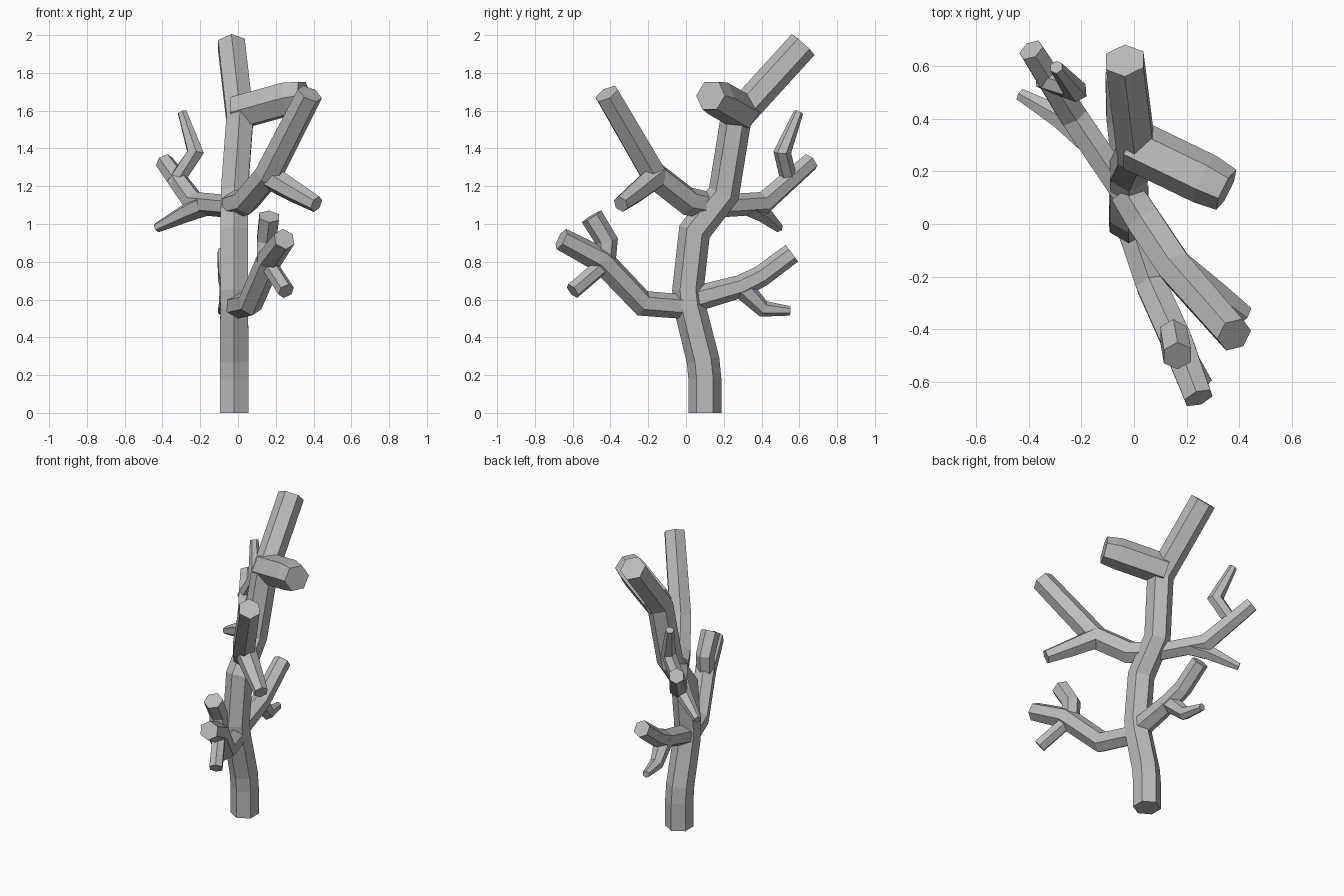
import bpy, bmesh, math
from mathutils import Vector

cube = bpy.data.objects.get("Cube")
if cube:
    bpy.data.objects.remove(cube)

bark = bpy.data.materials.new("grey_bark")
bark.use_nodes = True
bark.diffuse_color = (0.5, 0.5, 0.5, 1)
bark.node_tree.nodes["Principled BSDF"].inputs["Base Color"].default_value = (0.5, 0.5, 0.5, 1)

SIDES = 6


def limb(name, path, side=None, turn=0.0):
    """Six-sided tapered limb; path holds (x, y, z, radius) points, bends are mitred."""
    pts = [Vector(p[:3]) for p in path]
    steps = [(b - a).normalized() for a, b in zip(pts, pts[1:])]
    overall = pts[-1] - pts[0]
    side = Vector(side) if side else Vector((overall.y, -overall.x, 0))
    bm = bmesh.new()
    rings = []
    for i, p in enumerate(pts):
        before, after = steps[max(i - 1, 0)], steps[min(i, len(steps) - 1)]
        t = (before + after).normalized()
        u = (side - t * side.dot(t)).normalized()
        v = t.cross(u)
        bend = after - before
        stretch = 1 / max(t.dot(after), 0.75) - 1
        ring = []
        for k in range(SIDES):
            a = math.tau * k / SIDES + math.pi / 2 + turn
            off = (u * math.cos(a) + v * math.sin(a)) * path[i][3]
            if bend.length > 0.001:
                n = bend.normalized()
                off += n * off.dot(n) * stretch
            ring.append(bm.verts.new(p + off))
        rings.append(ring)
    for lo, hi in zip(rings, rings[1:]):
        for k in range(SIDES):
            j = (k + 1) % SIDES
            bm.faces.new((lo[k], lo[j], hi[j], hi[k]))
    bm.faces.new(rings[0][::-1])
    bm.faces.new(rings[-1])
    bmesh.ops.recalc_face_normals(bm, faces=bm.faces)
    mesh = bpy.data.meshes.new(name)
    bm.to_mesh(mesh)
    bm.free()
    mesh.materials.append(bark)
    obj = bpy.data.objects.new(name, mesh)
    bpy.context.collection.objects.link(obj)
    return obj


# Trunk, leaning back towards its tip
limb("trunk", [(-.02, .10, 0, .087), (-.02, .10, .18, .087), (-.02, .09, .28, .087),
               (-.02, .02, .56, .085), (-.02, .01, .65, .083), (-.02, .045, .96, .083),
               (-.02, .20, 1.16, .082), (.01, .265, 1.56, .082), (-.035, .62, 1.95, .082)],
     side=(1, 0, 0))
limb("crown_fork", [(0, .30, 1.59, .098), (.27, .17, 1.665, .098), (.35, .13, 1.68, .085)],
     turn=math.pi / 6)

# Upper front branch and its twig
limb("upper_front_branch", [(-.03, .12, 1.10, .07), (.04, .01, 1.12, .075),
                            (.16, -.17, 1.26, .075), (.38, -.42, 1.69, .07)])
limb("upper_front_twig", [(.15, -.15, 1.26, .07), (.30, -.26, 1.17, .058),
                          (.415, -.345, 1.105, .045)])

# Upper back branch and its twigs
limb("upper_back_branch", [(-.02, .10, 1.09, .06), (-.23, .41, 1.11, .06),
                           (-.39, .66, 1.33, .05)])
limb("upper_back_low_twig", [(-.18, .33, 1.10, .06), (-.27, .40, 1.06, .05),
                             (-.43, .49, .98, .026)])
limb("upper_back_high_twig", [(-.34, .55, 1.21, .045), (-.225, .51, 1.38, .045),
                              (-.295, .595, 1.59, .026)], side=(1, 0, 0))

# Lower front branch and its twigs
limb("lower_front_branch", [(-.02, .04, .58, .065), (.0, -.04, .565, .065),
                            (.065, -.23, .58, .066), (.165, -.45, .81, .068),
                            (.245, -.66, .92, .06)])
limb("lower_front_high_twig", [(.15, -.43, .77, .055), (.15, -.42, .91, .058),
                               (.165, -.50, 1.04, .06)], side=(1, 0, 0))
limb("lower_front_low_twig", [(.16, -.43, .79, .045), (.255, -.60, .645, .045)])

# Lower back branch and its twig
limb("lower_back_branch", [(-.02, 0, .59, .07), (-.04, .29, .67, .06),
                           (-.055, .40, .725, .057), (-.06, .56, .845, .055)])
limb("lower_back_twig", [(-.04, .29, .67, .06), (-.065, .41, .55, .042),
                         (-.085, .55, .54, .025)])
